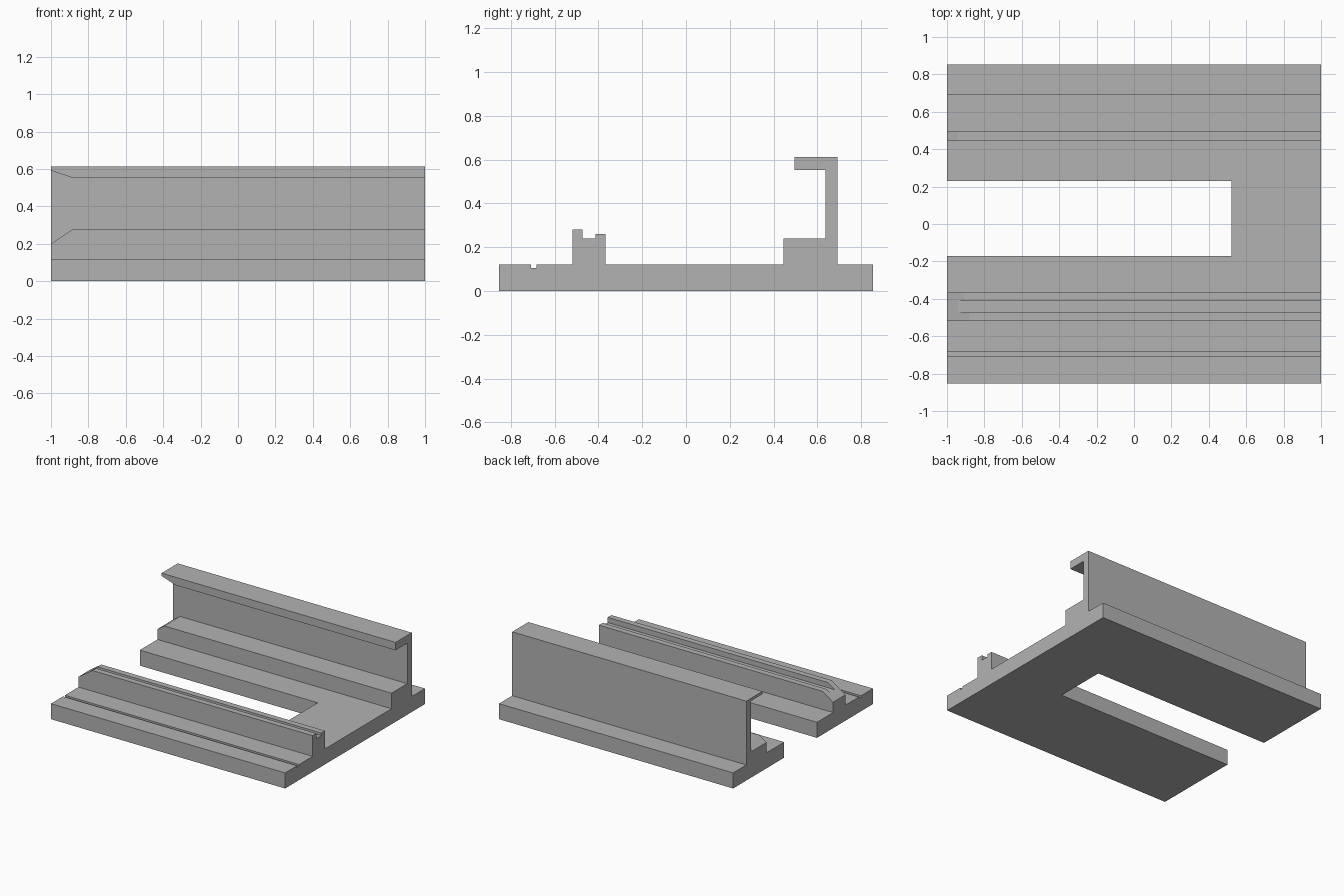
import bpy
import bmesh
from mathutils import Vector

cube = bpy.data.objects.get("Cube")
if cube:
    bpy.data.objects.remove(cube, do_unlink=True)

# Single plain metal colour
grey = bpy.data.materials.new("plain grey")
grey.use_nodes = True
GREY = (0.45, 0.45, 0.45, 1)
grey.diffuse_color = GREY
grey.node_tree.nodes["Principled BSDF"].inputs["Base Color"].default_value = GREY


def prism(name, points, direction):
    """Extrude a closed outline of 3D points along a direction."""
    bm = bmesh.new()
    face = bm.faces.new([bm.verts.new(p) for p in points])
    result = bmesh.ops.extrude_face_region(bm, geom=[face], use_keep_orig=True)
    moved = [g for g in result["geom"] if isinstance(g, bmesh.types.BMVert)]
    bmesh.ops.translate(bm, verts=moved, vec=Vector(direction))
    bmesh.ops.recalc_face_normals(bm, faces=bm.faces)
    mesh = bpy.data.meshes.new(name)
    bm.to_mesh(mesh)
    bm.free()
    mesh.materials.append(grey)
    obj = bpy.data.objects.new(name, mesh)
    bpy.context.collection.objects.link(obj)
    return obj


def cut(body, outline, y0, y1):
    """Subtract an x-z outline running from y0 to y1."""
    tool = prism("cutter", [(x, y0, z) for x, z in outline], (0, y1 - y0, 0))
    tool.hide_render = True
    mod = body.modifiers.new("cut", "BOOLEAN")
    mod.operation = "DIFFERENCE"
    mod.solver = "EXACT"
    mod.object = tool
    bpy.context.view_layer.objects.active = body
    bpy.ops.object.modifier_apply(modifier=mod.name)
    bpy.data.objects.remove(tool, do_unlink=True)


# Cross-section (y, z): base, hooked rear wall with ledge, grooved rail, front groove
BASE = 0.12
section = [
    (-0.853, 0), (0.853, 0), (0.853, BASE), (0.692, BASE),
    (0.692, 0.613), (0.495, 0.613), (0.495, 0.552), (0.637, 0.552),
    (0.637, 0.24), (0.445, 0.24), (0.445, BASE), (-0.367, BASE),
    (-0.367, 0.26), (-0.413, 0.26), (-0.413, 0.24), (-0.473, 0.24),
    (-0.473, 0.28), (-0.518, 0.28), (-0.518, BASE), (-0.683, BASE),
    (-0.683, 0.105), (-0.707, 0.105), (-0.707, BASE), (-0.853, BASE),
]
body = prism("guide_rail_plate", [(-1, y, z) for y, z in section], (2, 0, 0))

# Open slot through the base
cut(body, [(-1.1, -0.1), (0.52, -0.1), (0.52, 0.2), (-1.1, 0.2)], -0.17, 0.23)
# Lead-in ramp on the rail and the ledge
cut(body, [(-1.12, 0.12), (-0.85, 0.3), (-1.12, 0.3)], -0.6, 0.637)
# Lead-in ramp under the hooked lip
cut(body, [(-1.12, 0.632), (-0.85, 0.542), (-1.12, 0.542)], 0.4, 0.637)
